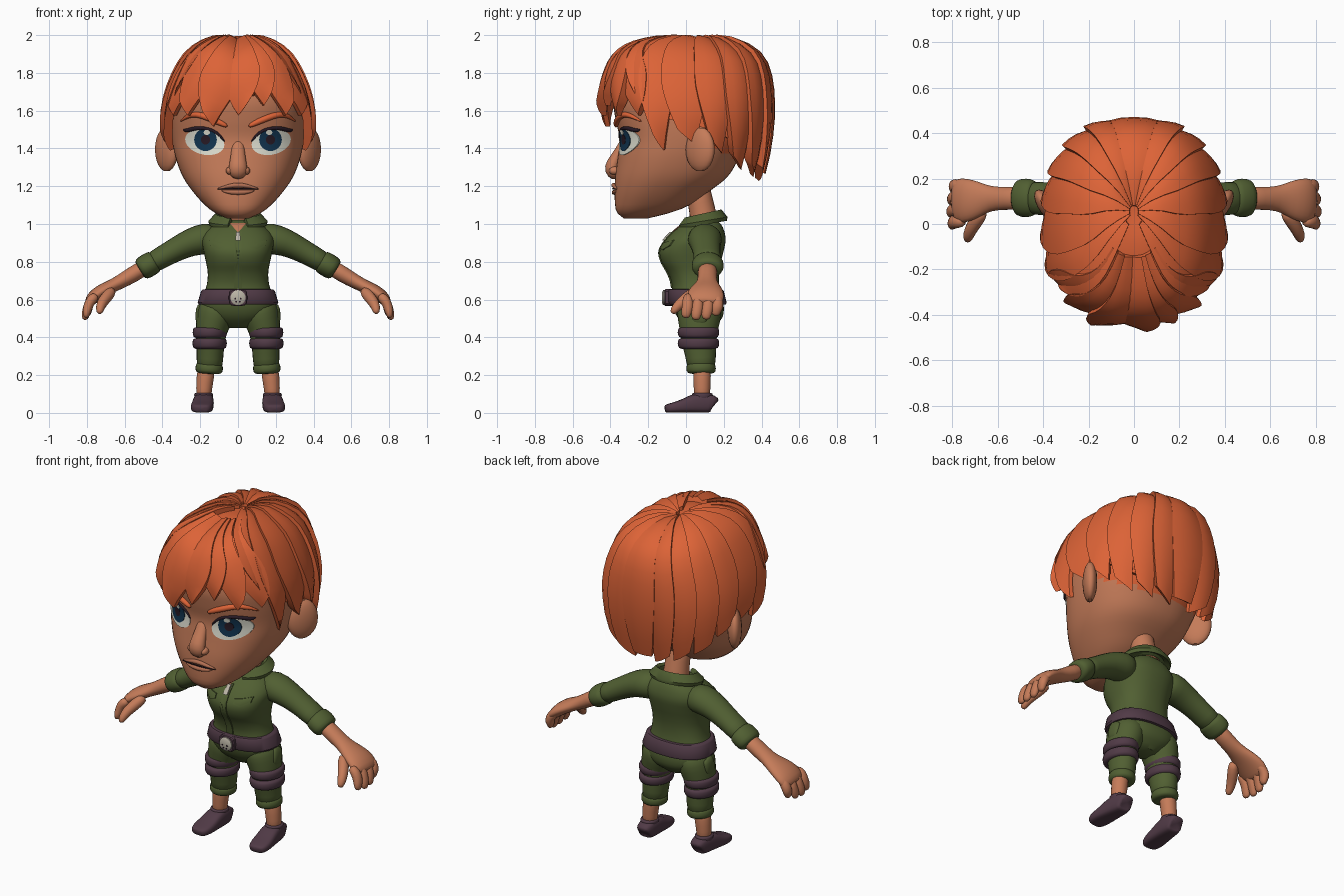
import bpy, bmesh
from math import sin, cos, pi, radians, copysign
from mathutils import Vector as V

def material(name, *rgb):
    m = bpy.data.materials.new(name)
    m.diffuse_color = (*rgb, 1)
    return m

HAIR, SKIN = material("orange hair", 0.72, 0.125, 0.038), material("skin", 0.56, 0.2, 0.1)
LIP, GREEN = material("lips", 0.45, 0.16, 0.085), material("green cloth", 0.082, 0.115, 0.032)
PLUM, WHITE = material("plum leather", 0.082, 0.043, 0.062), material("eye white", 0.74, 0.74, 0.64)
NAVY, DARK = material("navy iris", 0.006, 0.035, 0.08), material("dark lash", 0.02, 0.01, 0.018)
METAL = material("pale metal", 0.5, 0.46, 0.38)
X = (1, 0, 0)

# ---------- helpers ----------
def loft(name, rings, mat, mirror=False, sub=0, angle=40):
    """Closed skin through equal-length rings of points, capped at both ends."""
    bm = bmesh.new()
    rows = [[bm.verts.new(p) for p in r] for r in rings]
    n = len(rows[0])
    for a, b in zip(rows, rows[1:]):
        for i in range(n):
            bm.faces.new((a[i], a[(i + 1) % n], b[(i + 1) % n], b[i]))
    bm.faces.new(rows[0])
    bm.faces.new(rows[-1])
    bmesh.ops.recalc_face_normals(bm, faces=bm.faces)
    me = bpy.data.meshes.new(name)
    bm.to_mesh(me)
    bm.free()
    me.materials.append(mat)
    me.shade_smooth()
    me.set_sharp_from_angle(angle=radians(180 if sub else angle))
    ob = bpy.data.objects.new(name, me)
    bpy.context.collection.objects.link(ob)
    if mirror:
        ob.modifiers.new("mirror", 'MIRROR').use_mirror_merge = False
    if sub:
        m = ob.modifiers.new("smooth", 'SUBSURF')
        m.levels = m.render_levels = sub
    return ob

def power(c, p):
    return copysign(abs(c) ** (2 / p), c)

def tube(name, pts, mat, side=(0, 1, 0), mirror=False, n=12, p=2, sub=1):
    """Tube through (x, y, z, radius along side, other radius)."""
    c, rings = [V(q[:3]) for q in pts], []
    for i, q in enumerate(pts):
        t = (c[min(i + 1, len(c) - 1)] - c[max(i - 1, 0)]).normalized()
        b = t.cross(V(side)).normalized()
        rings.append([c[i] + b.cross(t) * q[3] * power(cos(k * 2 * pi / n), p) + b * q[4] * power(sin(k * 2 * pi / n), p)
                      for k in range(n)])
    return loft(name, rings, mat, mirror, sub)

def interp(T, x):
    """Smooth interpolation of table rows keyed by their first value."""
    i = max(0, min(len(T) - 2, sum(r[0] <= x for r in T) - 1))
    def slope(j, k):
        lo, hi = T[max(j - 1, 0)], T[min(j + 1, len(T) - 1)]
        return (hi[k] - lo[k]) / (hi[0] - lo[0])
    h = T[i + 1][0] - T[i][0]
    t = (x - T[i][0]) / h
    return [(2*t**3 - 3*t*t + 1) * T[i][k] + (3*t*t - 2*t**3) * T[i + 1][k]
            + h * ((t**3 - 2*t*t + t) * slope(i, k) + (t**3 - t*t) * slope(i + 1, k)) for k in range(1, len(T[0]))]

P = 2.35
def section(yf, yb, hw, z, a, off=0):
    """Point on a rounded cross-section; angle 0 is the front."""
    return V(((hw + off) * power(sin(a), P), (yf + yb) / 2 - ((yb - yf) / 2 + off) * power(cos(a), P), z))

def body_ring(T, z, n=40, off=0):
    return [section(*interp(T, z), z, 2 * pi * k / n, off) for k in range(n)]

def front(T, x, z):
    yf, yb, hw = interp(T, z)
    return (yf + yb) / 2 - (yb - yf) / 2 * max(0, 1 - min(1, abs(x) / hw) ** P) ** (1 / P)

def patch(name, T, outline, off, mat, mirror=True):
    """Thin plate laid on the front of a body table, outline given as (x, z)."""
    cx, cz = (sum(q[k] for q in outline) / len(outline) for k in (0, 1))
    rings = []
    for r, o in ((0.03, off), (0.35, off), (0.7, off), (1, off), (1.0, -0.006)):
        pts = [(cx + (x - cx) * r, cz + (z - cz) * r) for x, z in outline]
        rings.append([V((x, front(T, x, z) - o, z)) for x, z in pts])
    return loft(name, rings, mat, mirror)

def oval(cx, cz, rx, rz, slant=0, n=24):
    return [(cx + rx * cos(2*pi*k/n), cz + rz * sin(2*pi*k/n) + slant * cos(2*pi*k/n)) for k in range(n)]

def face_tube(name, pts, off, mat, mirror=True):
    return tube(name, [(x, front(HEAD, x, z) - off, z, r, r) for x, z, r in pts], mat, mirror=mirror, n=8)

def ball(name, loc, size, mat, turn=0):
    rings = []
    for i in range(1, 12):
        e, r = pi * i / 12, []
        for k in range(20):
            x, y = size[0] * sin(e) * cos(k * pi / 10), size[1] * sin(e) * sin(k * pi / 10)
            r.append(V(loc) + V((x * cos(turn) - y * sin(turn), x * sin(turn) + y * cos(turn), size[2] * cos(e))))
        rings.append(r)
    return loft(name, rings, mat, True)

# ---------- head: rows of z, front y, back y, half width ----------
HEAD = [(1.03, -.33, -.2, .06), (1.06, -.365, -.08, .125), (1.1, -.375, .02, .175), (1.17, -.378, .12, .238),
        (1.25, -.375, .22, .292), (1.35, -.362, .28, .33), (1.45, -.352, .33, .35), (1.55, -.372, .36, .358),
        (1.65, -.385, .37, .358), (1.75, -.36, .36, .335), (1.85, -.28, .29, .26), (1.91, -.15, .17, .14)]
head = loft("head", [body_ring(HEAD, 1.03 + .88 * i / 36, 48) for i in range(37)], SKIN)
head.data.materials.append(HAIR)
for f in head.data.polygons:  # hairline at the nape
    f.material_index = int(f.center.y > .1 and f.center.z > 1.43 - .5 * (f.center.y - .1))
ball("ear", (.378, .075, 1.395), (.04, .09, .118), SKIN, -.62)
# nose and mouth
tube("nose", [(0, -.325, 1.45, .03, .02), (0, -.34, 1.41, .034, .024), (0, -.37, 1.35, .042, .032),
              (0, -.397, 1.3, .052, .044), (0, -.388, 1.262, .05, .036), (0, -.36, 1.25, .025, .02)], SKIN, X)
ball("nostril", (.042, -.378, 1.282), (.022, .03, .022), SKIN)
face_tube("upper_lip", [(-.115, 1.184, .004), (-.06, 1.198, .011), (-.02, 1.206, .014), (.02, 1.206, .014),
                        (.06, 1.198, .011), (.115, 1.184, .004)], .006, LIP, False)
face_tube("lower_lip", [(-.09, 1.177, .004), (-.04, 1.167, .015), (.04, 1.167, .015), (.09, 1.177, .004)], .004, LIP, False)
face_tube("mouth_line", [(-.115, 1.185, .003), (-.05, 1.187, .004), (.05, 1.187, .004), (.115, 1.185, .003)], .013, DARK, False)
# eyes and brows
patch("eye", HEAD, oval(.176, 1.434, .104, .068, .014), .005, WHITE)
patch("iris", HEAD, oval(.172, 1.446, .06, .06), .008, NAVY)
patch("pupil", HEAD, oval(.172, 1.446, .024, .026), .0095, DARK)
patch("eye_glint", HEAD, oval(.165, 1.485, .017, .014, 0, 12), .011, WHITE)
face_tube("eyelid", [(.07, 1.432, .004), (.09, 1.465, .007), (.13, 1.497, .009), (.18, 1.508, .01), (.23, 1.508, .012),
                     (.27, 1.492, .013), (.292, 1.5, .005)], .003, DARK)
face_tube("eyebrow", [(.055, 1.515, .008), (.08, 1.53, .017), (.15, 1.56, .019), (.22, 1.585, .018), (.27, 1.572, .013),
                      (.308, 1.54, .004)], .008, HAIR)

# ---------- hair: rows of step, z, front y, back y, half width ----------
SHELL = [(0, 1.975, .05, .06, .005), (1, 1.988, -.1, .2, .1), (2, 1.95, -.28, .32, .2), (3, 1.88, -.38, .405, .28),
         (4, 1.78, -.43, .445, .338), (5, 1.67, -.45, .458, .378), (6, 1.55, -.455, .458, .395), (7, 1.4, -.43, .44, .38),
         (8, 1.25, -.38, .405, .33)]
MID = V((0, .02, 1.55))

def hair_point(a, v, k):
    z, yf, yb, hw = interp(SHELL, v)
    q = section(yf, yb, hw, z, a)
    return MID + (q - MID) * (1 + k * min(1, .45 + v / 5))

def hem(a):
    """Lower edge of the under layer for each angle from the front."""
    d = abs((a + pi) % (2 * pi) - pi) * 180 / pi
    return interp([(0, 4.8), (50, 4.7), (75, 5.8), (110, 6.5), (140, 7.2), (180, 7.5)], d)[0]

angles = [2 * pi * k / 64 for k in range(64)]
cap = [[hair_point(a, .1 + (hem(a) - .1) * s / 16, -.05) for a in angles] for s in range(17)]
loft("hair_base", cap + [[hair_point(a, hem(a), k) for a in angles] for k in (-.15, -.28)], HAIR)

def lock(name, a0, v0, a1, v1, w0, w1, lift=1, mirror=False, bend=1.0, taper=.78):
    """Tapered shingle of hair from (angle, step) to (angle, step); one edge is raised."""
    rings = []
    for i in range(13):
        s = i / 12
        a, v = a0 + (a1 - a0) * s ** bend, v0 + (v1 - v0) * s
        w = (w0 + (w1 - w0) * min(1, s * 1.7)) * (1 if s < .6 else 1 - taper * ((s - .6) / .4) ** 1.5)
        ring = [(t, -.022 + .075 * (1 + t * lift) / 2 + .012 * (1 - t * t)) for t in (-1, -.5, 0, .5, 1)]
        ring += [(t, -.075) for t in (1, .5, 0, -.5, -1)]
        rings.append([hair_point(radians(a + w * t), v - .3 * s * s * t * lift, k) for t, k in ring])
    loft(name, rings, HAIR, mirror, angle=35)

# back and side locks fall from the crown
for a0, a1, v1, w, tp in ((68, 74, 6.8, 12, .8), (86, 90, 6.6, 13, .7), (105, 107, 6.9, 13, .6), (123, 126, 7.5, 13, .5),
                          (143, 145, 7.75, 13, .45), (163, 163, 7.9, 13, .4)):
    lock(f"side_lock_{a0}", a0, .15, a1, v1, w, w, -1, True, 1, tp)
lock("back_lock", 180, .15, 180, 7.85, 13, 13, 0, False, 1, .4)
lock("crown_band", 52, .4, 58, 4.9, 24, 13, -1, True)
# fringe locks fan out from the parting above the forehead
for i, (a0, a1, v1, w, lift) in enumerate(((-36, -64, 5.5, 14, -1), (-22, -44, 5.5, 15, -1), (-8, -20, 5.95, 16, -1),
                                           (4, 3, 5.5, 13, 1), (12, 21, 5.05, 14, 1), (23, 41, 5.5, 14, 1),
                                           (36, 62, 5.5, 14, 1))):
    lock(f"fringe_lock_{i}", a0, 1.25, a1, v1, 8, w, lift, bend=1.2)

# ---------- torso: rows of z, front y, back y, half width ----------
TORSO = [(.45, .02, .14, .06), (.5, -.04, .19, .155), (.56, -.07, .2, .194), (.62, -.075, .185, .183),
         (.68, -.075, .175, .165), (.74, -.095, .175, .16), (.8, -.13, .185, .17), (.86, -.14, .2, .183),
         (.92, -.105, .21, .19), (.97, -.055, .2, .16), (1.0, -.015, .185, .115), (1.02, .02, .165, .08)]
loft("torso", [body_ring(TORSO, .45 + .57 * i / 30) for i in range(31)], GREEN)
loft("belt", [body_ring(TORSO, z, 40, o) for z, o in ((.572, -.01), (.575, .014), (.585, .02), (.645, .02), (.653, .015), (.656, -.01))], PLUM)
tube("buckle_plate", [(0, -.06, .61, .05, .045), (0, -.108, .61, .05, .045), (0, -.113, .61, .045, .04)], PLUM, X, p=4, sub=0)
tube("buckle", [(0, -.09, .61, .04, .04), (0, -.12, .61, .04, .04), (0, -.126, .61, .03, .03)], METAL, X, n=20, sub=0)
for x, z in ((-.015, .605), (.015, .605), (-.01, .588), (.01, .588)):
    tube("buckle_dot", [(x, -.12, z, .005, .005), (x, -.128, z, .005, .005)], DARK, X, n=8, sub=0)
strip = [(.02, .66 + .03 * k) for k in range(11)]
patch("zip_strip", TORSO, strip + [(-x, z) for x, z in reversed(strip)], .006, GREEN, False)
patch("throat", TORSO, [(-.045, 1.005), (0, .955), (.045, 1.005)], .008, SKIN, False)
patch("zip_pull", TORSO, [(-.014, .912), (.014, .912), (.01, .958), (-.01, .958)], .016, METAL, False)
patch("pocket_flap", TORSO, [(.06, .875), (.1, .862), (.145, .885), (.15, .915), (.1, .905), (.06, .9)], .007, GREEN)
tube("neck", [(0, .1, .96, .09, .085), (0, .095, 1.03, .075, .075), (0, .08, 1.1, .07, .07), (0, .05, 1.25, .075, .07)], SKIN, X)
# folded collar, open at the throat
collar = []
for i in range(25):
    a = radians(20 + 320 * i / 24)
    c, s = cos(a), sin(a)
    collar.append([V((r * s, .088 - q * c, z - .022 * c)) for r, q, z in
                   ((.09, .085, 1.0), (.098, .09, 1.045), (.118, .1, 1.055), (.158, .132, 1.015), (.152, .128, .995), (.115, .1, 1.01))])
loft("collar", collar, GREEN, angle=50)

# ---------- arms ----------
tube("sleeve", [(.1, .1, .925, .07, .07), (.17, .1, .925, .1, .09), (.25, .1, .905, .088, .076), (.33, .108, .865, .076, .066),
                (.41, .112, .82, .075, .06), (.47, .115, .785, .078, .06)], GREEN, mirror=True)
tube("sleeve_cuff", [(.435, .115, .805, .06, .05), (.44, .115, .802, .084, .064), (.475, .115, .783, .09, .067),
                     (.515, .115, .757, .086, .064), (.52, .115, .754, .05, .04)], GREEN, mirror=True)
tube("forearm", [(.48, .115, .78, .055, .045), (.56, .113, .73, .052, .045), (.63, .112, .69, .054, .038), (.68, .11, .665, .08, .036),
                 (.73, .105, .64, .1, .04), (.775, .102, .605, .104, .036), (.795, .1, .575, .085, .024)], SKIN, mirror=True)
for i, (y, x, z) in enumerate(((.01, .805, .5), (.063, .812, .49), (.117, .808, .492), (.168, .795, .512))):
    tube(f"finger_{i}", [(.745, y, .625, .022, .026), (.78, y, .598, .033, .03), (.795, y, .56, .033, .028),
                         (x - .003, y - .01, z + .03, .031, .023), (x, y - .012, z, .02, .013)], SKIN, mirror=True, n=8)
tube("thumb", [(.66, .06, .655, .03, .03), (.695, .015, .615, .035, .036), (.722, -.03, .58, .03, .031), (.732, -.06, .548, .025, .026),
               (.733, -.075, .525, .013, .013)], SKIN, X, True, 8)

# ---------- legs ----------
tube("trouser_leg", [(.1, .07, .6, .07, .09), (.114, .07, .55, .104, .125), (.126, .07, .49, .1, .118), (.143, .067, .435, .086, .104),
                     (.147, .07, .36, .077, .094), (.148, .08, .29, .073, .082), (.153, .08, .22, .072, .078)], GREEN, X, True)
tube("trouser_cuff", [(.15, .08, .262, .06, .06), (.15, .08, .258, .074, .08), (.153, .08, .235, .077, .082), (.155, .08, .21, .073, .08),
                      (.155, .08, .206, .04, .04)], GREEN, X, True)
for z, x in ((.425, .149), (.367, .15)):
    tube("thigh_strap", [(x, .066, z + .029, .07, .08), (x, .066, z + .027, .092, .112), (x, .066, z, .094, .114),
                         (x, .066, z - .027, .09, .108), (x, .066, z - .029, .07, .08)], PLUM, X, True, 16)
tube("thigh_pocket", [(.188, .09, .57, .02, .035), (.196, .08, .55, .03, .045), (.2, .07, .49, .028, .045), (.196, .065, .465, .02, .035)],
     GREEN, X, True, p=3)
tube("ankle", [(.165, .085, .25, .045, .045), (.172, .085, .2, .05, .05), (.18, .085, .13, .043, .045), (.182, .085, .06, .043, .045)], SKIN, X, True)
tube("shoe", [(.178, .152, .042, .036, .04), (.178, .148, .048, .046, .048), (.18, .09, .053, .054, .054), (.184, .04, .051, .057, .052),
              (.188, -.01, .037, .06, .037), (.192, -.06, .029, .062, .029), (.195, -.1, .023, .051, .023),
              (.196, -.114, .02, .032, .018)], PLUM, X, True, p=3.5)
tube("shoe_collar", [(.182, .086, .05, .048, .054), (.182, .086, .09, .052, .058), (.182, .086, .104, .053, .058), (.182, .086, .106, .04, .045)],
     PLUM, X, True)
